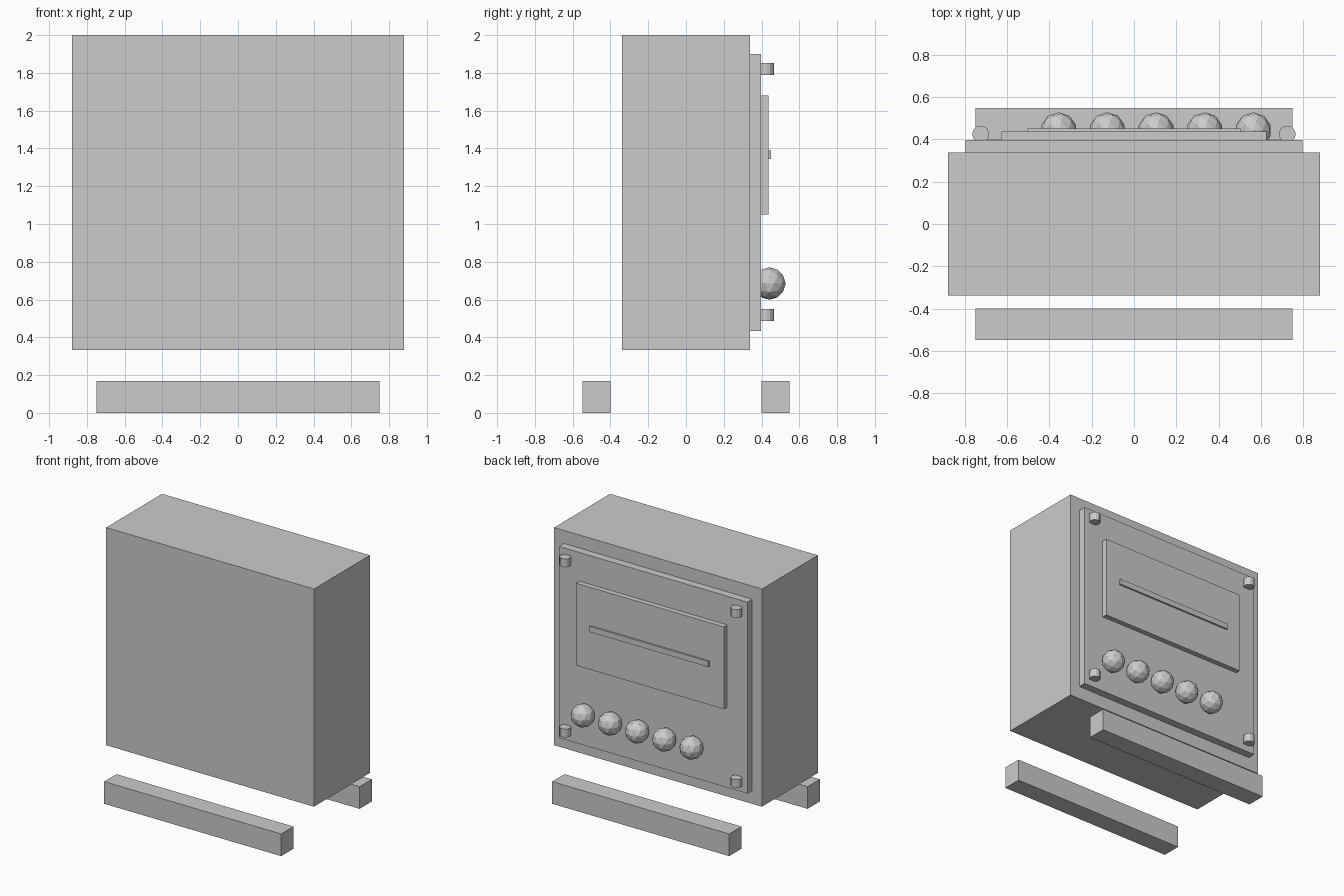
import bpy

cube = bpy.data.objects.get("Cube")
if cube:
    bpy.data.objects.remove(cube, do_unlink=True)

grey = bpy.data.materials.new("light grey")
grey.use_nodes = True
COLOUR = (0.6, 0.6, 0.6, 1)
grey.diffuse_color = COLOUR
grey.node_tree.nodes["Principled BSDF"].inputs["Base Color"].default_value = COLOUR


def finish(name):
    obj = bpy.context.object
    obj.name = name
    obj.data.materials.append(grey)
    return obj


def box(name, x, y, z):
    """Box from (low, high) ranges on each axis."""
    ranges = (x, y, z)
    bpy.ops.mesh.primitive_cube_add(size=1, location=[(a + b) / 2 for a, b in ranges])
    obj = finish(name)
    obj.scale = [b - a for a, b in ranges]
    bpy.ops.object.transform_apply(location=False, rotation=False, scale=True)
    return obj


# Main housing
box("housing", (-0.88, 0.88), (-0.338, 0.338), (0.333, 2))

# Loose rails below the front and back
box("front_rail", (-0.75, 0.75), (-0.548, -0.4), (0, 0.17))
box("back_rail", (-0.75, 0.75), (0.4, 0.548), (0, 0.17))

# Stacked back panel, display and slot bar
box("back_panel", (-0.797, 0.797), (0.338, 0.397), (0.434, 1.9))
box("display", (-0.627, 0.627), (0.397, 0.437), (1.05, 1.68))
box("display_bar", (-0.503, 0.503), (0.437, 0.451), (1.345, 1.388))

# Row of faceted knobs
for i in range(5):
    bpy.ops.mesh.primitive_ico_sphere_add(
        subdivisions=2, radius=0.086, location=(-0.356 + 0.23 * i, 0.442, 0.685))
    finish(f"knob_{i + 1}")

# Upright corner pegs
for side, x in (("right", -0.725), ("left", 0.725)):
    for level, z in (("lower", 0.518), ("upper", 1.82)):
        bpy.ops.mesh.primitive_cylinder_add(
            vertices=12, radius=0.04, depth=0.064, location=(x, 0.425, z))
        finish(f"{level}_{side}_peg")
